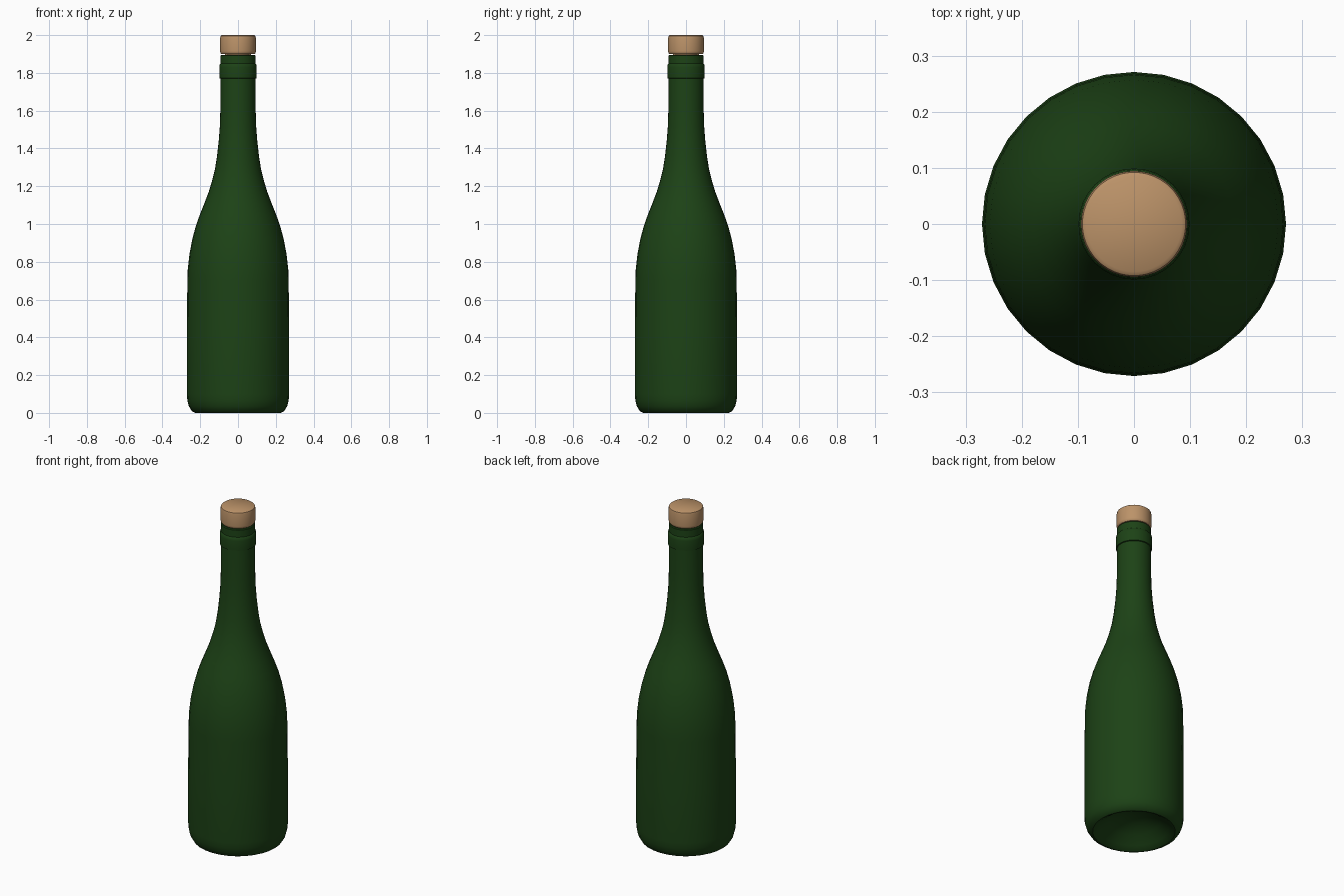
import bpy, bmesh, math

if "Cube" in bpy.data.objects:
    bpy.data.objects.remove(bpy.data.objects["Cube"])


def material(name, color):
    m = bpy.data.materials.new(name)
    m.diffuse_color = (*color, 1)
    m.use_nodes = True
    m.node_tree.nodes["Principled BSDF"].inputs["Base Color"].default_value = m.diffuse_color
    return m


def lathe(name, profile, mat, sides=32, angle=40):
    """Revolve (radius, height) points around z; radius 0 makes a pole."""
    bm = bmesh.new()
    rings = []
    for r, z in profile:
        if r == 0:
            rings.append([bm.verts.new((0, 0, z))] * sides)
        else:
            rings.append([bm.verts.new((r * math.cos(math.tau * i / sides),
                                        r * math.sin(math.tau * i / sides), z))
                          for i in range(sides)])
    for a, b in zip(rings, rings[1:]):
        for i in range(sides):
            j = (i + 1) % sides
            bm.faces.new(list(dict.fromkeys((a[i], a[j], b[j], b[i]))))
    bmesh.ops.recalc_face_normals(bm, faces=bm.faces)
    mesh = bpy.data.meshes.new(name)
    bm.to_mesh(mesh)
    bm.free()
    mesh.materials.append(mat)
    obj = bpy.data.objects.new(name, mesh)
    bpy.context.collection.objects.link(obj)
    bpy.ops.object.select_all(action='DESELECT')
    obj.select_set(True)
    bpy.context.view_layer.objects.active = obj
    bpy.ops.object.shade_smooth_by_angle(angle=math.radians(angle))
    return obj


glass = material("green_glass", (0.012, 0.055, 0.008))
cork_mat = material("cork", (0.50, 0.29, 0.14))

# Bottle: hollowed base, rounded heel, body, shoulder, neck, collar, lip
lathe("bottle", [
    (0, 0.10), (0.07, 0.09), (0.14, 0.06), (0.19, 0.02), (0.215, 0.003),
    (0.225, 0), (0.245, 0.01), (0.26, 0.035), (0.268, 0.065), (0.271, 0.10),
    (0.271, 0.42), (0.268, 0.70), (0.266, 0.76), (0.257, 0.84),
    (0.242, 0.92), (0.223, 0.99), (0.202, 1.05), (0.178, 1.11),
    (0.155, 1.17), (0.137, 1.23), (0.122, 1.29), (0.111, 1.36),
    (0.102, 1.44), (0.096, 1.52), (0.093, 1.62), (0.092, 1.77),
    (0.098, 1.772), (0.099, 1.79), (0.099, 1.83), (0.097, 1.845),
    (0.092, 1.85), (0.092, 1.892), (0.088, 1.896), (0.07, 1.896),
    (0.07, 1.75),
], glass)

# Cork: plug in the neck with a wider cap on top
lathe("cork", [
    (0, 1.75), (0.069, 1.75), (0.069, 1.9), (0.088, 1.9), (0.0935, 1.906),
    (0.0945, 1.915), (0.0945, 1.985), (0.092, 1.995), (0.085, 2.0), (0, 2.0),
], cork_mat, sides=48)
